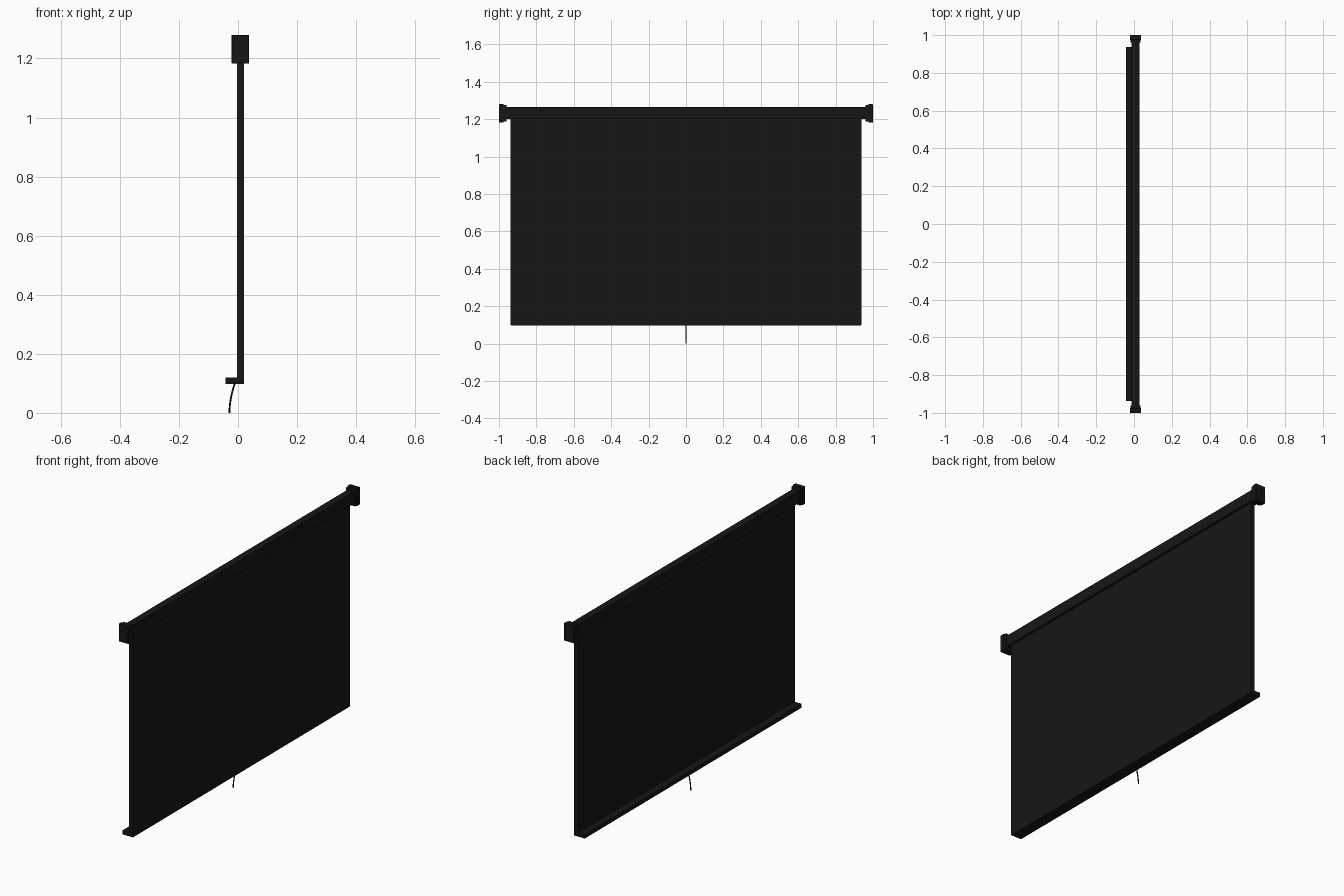
import bpy

if "Cube" in bpy.data.objects:
    bpy.data.objects.remove(bpy.data.objects["Cube"])

black = bpy.data.materials.new("black")
black.diffuse_color = (0.008, 0.008, 0.008, 1)
black.use_nodes = True
black.node_tree.nodes["Principled BSDF"].inputs["Base Color"].default_value = black.diffuse_color


def box(name, x, y, z, bevel=0.0):
    """Box from (min, max) ranges on each axis."""
    bpy.ops.mesh.primitive_cube_add(size=1)
    ob = bpy.context.object
    ob.name = name
    ob.location = [(a + b) / 2 for a, b in (x, y, z)]
    ob.scale = [b - a for a, b in (x, y, z)]
    bpy.ops.object.transform_apply(location=True, rotation=False, scale=True)
    ob.data.materials.append(black)
    if bevel:
        mod = ob.modifiers.new("bevel", 'BEVEL')
        mod.width = bevel
        mod.segments = 1
    return ob


# Roller housing along the top
box("roller_housing", (-0.014, 0.03), (-0.97, 0.97), (1.2, 1.265), 0.002)

# Hanging screen sheet
box("screen_sheet", (-0.003, 0.02), (-0.938, 0.938), (0.1, 1.21))

# Bottom bar projecting to one side
box("bottom_bar", (-0.043, 0.02), (-0.936, 0.936), (0.098, 0.12))

# End caps, each with a slightly smaller inner collar
for side, s in (("left", -1), ("right", 1)):
    box(side + "_end_cap", (-0.022, 0.038), sorted((s * 0.975, s * 1.0)), (1.183, 1.28), 0.002)
    box(side + "_cap_collar", (-0.019, 0.035), sorted((s * 0.961, s * 0.98)), (1.187, 1.276))

# Pull cord bending out below the bar
curve = bpy.data.curves.new("pull_cord", 'CURVE')
curve.dimensions = '3D'
curve.bevel_depth = 0.003
curve.bevel_resolution = 2
curve.use_fill_caps = True
spline = curve.splines.new('BEZIER')
spline.bezier_points.add(1)
start, end = spline.bezier_points
start.co, start.handle_left, start.handle_right = (-0.009, 0, 0.105), (0, 0, 0.13), (-0.02, 0, 0.075)
end.co, end.handle_left, end.handle_right = (-0.029, 0, 0.0), (-0.029, 0, 0.035), (-0.029, 0, -0.03)
cord = bpy.data.objects.new("pull_cord", curve)
curve.materials.append(black)
bpy.context.collection.objects.link(cord)
